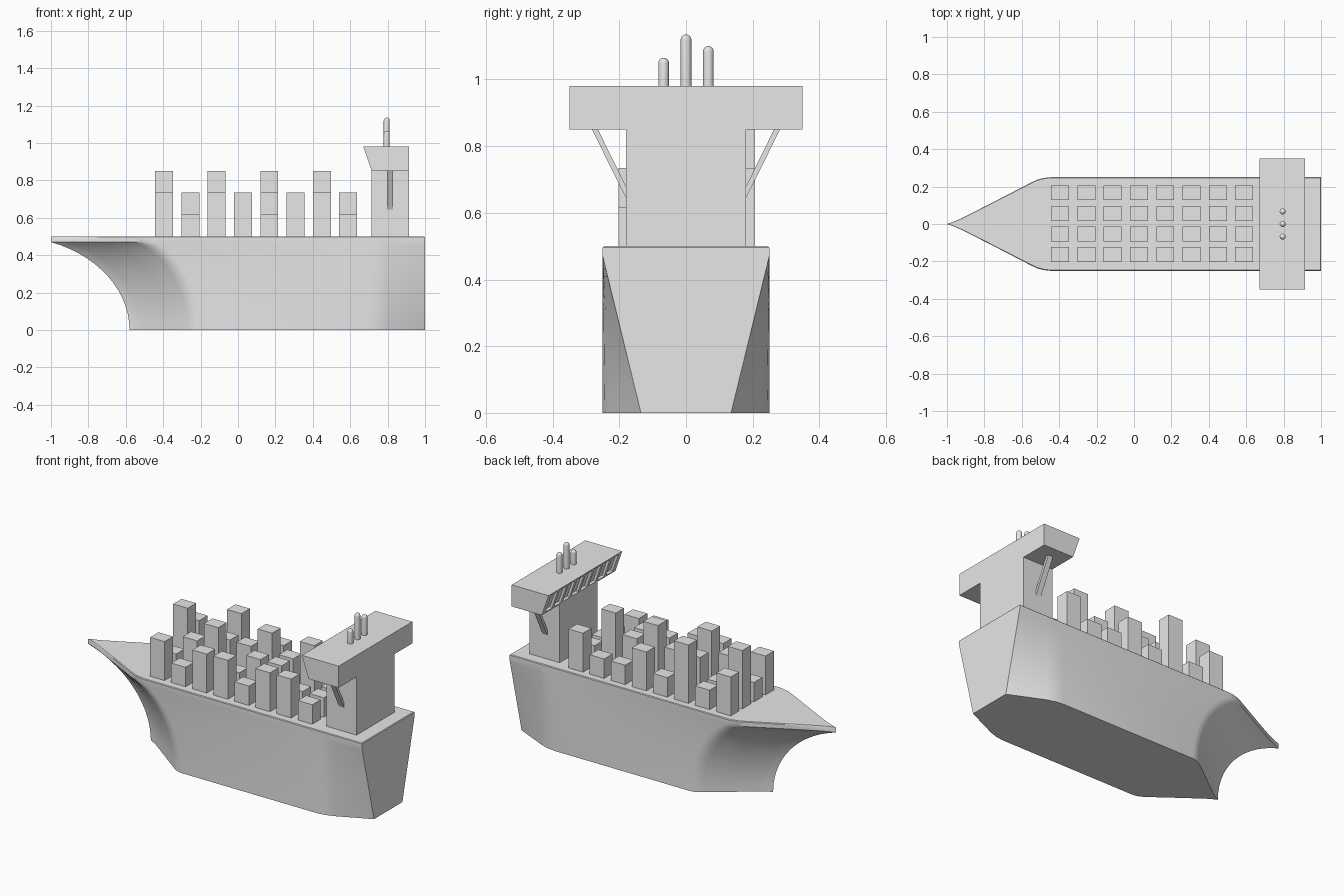
import bpy, bmesh, math

cube = bpy.data.objects.get("Cube")
if cube:
    bpy.data.objects.remove(cube, do_unlink=True)

grey = bpy.data.materials.new("plain_grey")
grey.use_nodes = True
colour = (0.8, 0.8, 0.8, 1)
grey.diffuse_color = colour
grey.node_tree.nodes["Principled BSDF"].inputs["Base Color"].default_value = colour


def finish(bm, name, smooth_angle=None):
    bmesh.ops.recalc_face_normals(bm, faces=bm.faces)
    mesh = bpy.data.meshes.new(name)
    bm.to_mesh(mesh)
    bm.free()
    mesh.materials.append(grey)
    obj = bpy.data.objects.new(name, mesh)
    bpy.context.collection.objects.link(obj)
    if smooth_angle:
        bpy.ops.object.select_all(action='DESELECT')
        obj.select_set(True)
        bpy.context.view_layer.objects.active = obj
        bpy.ops.object.shade_smooth_by_angle(angle=math.radians(smooth_angle))
    return obj


def loft(bm, rings):
    """Skin closed rings of points and cap both ends."""
    loops = [[bm.verts.new(p) for p in ring] for ring in rings]
    n = len(loops[0])
    for a, b in zip(loops, loops[1:]):
        for i in range(n):
            j = (i + 1) % n
            bm.faces.new((a[i], a[j], b[j], b[i]))
    bm.faces.new(loops[0])
    bm.faces.new(loops[-1])
    return loops


def box(name, x0, x1, y0, y1, z0, z1):
    bm = bmesh.new()
    loft(bm, [[(x0, y0, z), (x1, y0, z), (x1, y1, z), (x0, y1, z)] for z in (z0, z1)])
    return finish(bm, name)


# Hull: waterlines lofted from keel to deck, with a flared bow and tapered stern
BEAM, RIM, DECK = 0.25, 0.47, 0.5
ENTRY = [(0, 0), (.07, .055), (.15, .13), (.5, .525), (.82, .89), (.88, .95), (.94, .985), (1, 1)]
STERN = [(0.70, 0), (0.75, .06), (0.80, .2), (1.0, 1)]


def waterline(f, z, inset=0.0):
    stem = -1 + 0.42 * f
    shoulder = -0.45 + 0.25 * f
    taper = 0.115 * (1 - min(z / RIM, 1))
    half = [(stem + (shoulder - stem) * u, BEAM * v) for u, v in ENTRY]
    half += [(x, BEAM - taper * d) for x, d in STERN]
    half = [(x * (1 - inset), y * (1 - 4 * inset)) for x, y in half]
    return [(x, y, z) for x, y in half] + [(x, -y, z) for x, y in reversed(half[1:])]


rings = []
START, STEPS = math.radians(20), 14
for k in range(STEPS + 1):
    a = math.pi / 2 + (START - math.pi / 2) * k / STEPS
    f = (math.sin(a) - math.sin(START)) / (1 - math.sin(START))
    rings.append(waterline(f, RIM * max(math.cos(a), 0) / math.cos(START)))
rings.append(waterline(0, DECK - 0.004))
rings.append(waterline(0, DECK, 0.004))
bm = bmesh.new()
loft(bm, rings)
finish(bm, "hull", 30)

# Cargo: four rows of stacks, one to three containers high
TIER = 0.117
ROWS = ["21221221", "12312211", "31223231", "21312112"]
for r, row in enumerate(ROWS):
    y = -0.163 + 0.11 * r
    for c, count in enumerate(row):
        x = -0.395 + 0.1405 * c
        box(f"container_stack_{r + 1}_{c + 1}", x - 0.048, x + 0.048,
            y - 0.04, y + 0.04, DECK - 0.005, DECK + TIER * int(count))

# Bridge tower
box("bridge_tower", 0.715, 0.915, -0.18, 0.18, DECK - 0.005, 0.851)

# Bridge house with slanted front and a row of recessed windows
PROFILE = [(0.715, 0.85), (0.915, 0.85), (0.915, 0.98), (0.67, 0.98)]
PANES = 8
stations = [-0.35] + [-0.33 + 0.66 * i / PANES for i in range(PANES + 1)] + [0.35]
bm = bmesh.new()
loft(bm, [[(x, y, z) for x, z in PROFILE] for y in stations])
bmesh.ops.recalc_face_normals(bm, faces=bm.faces)
panes = [f for f in bm.faces if f.normal.x < -0.5 and abs(f.calc_center_median().y) < 0.33]
bmesh.ops.inset_individual(bm, faces=panes, thickness=0.014)
bmesh.ops.inset_individual(bm, faces=panes, thickness=0.0005, depth=-0.015)
finish(bm, "bridge_house")

# Diagonal braces under the bridge wings
for side, label in ((1, "left"), (-1, "right")):
    bm = bmesh.new()
    quad = [(0.265, 0.852), (0.283, 0.852), (0.178, 0.64), (0.178, 0.675)]
    loft(bm, [[(x, side * y, z) for y, z in quad] for x in (0.797, 0.83)])
    finish(bm, f"wing_brace_{label}")

# Round-topped funnels
RADIUS = 0.016
for name, y, top in (("right", -0.067, 1.065), ("middle", 0, 1.135), ("left", 0.067, 1.10)):
    steps = [(RADIUS, 0.975)]
    for k in range(6):
        a = math.radians(16 * k)
        steps.append((RADIUS * math.cos(a), top - RADIUS + RADIUS * math.sin(a)))
    bm = bmesh.new()
    loft(bm, [[(0.795 + rad * math.cos(t * math.tau / 20), y + rad * math.sin(t * math.tau / 20), z)
               for t in range(20)] for rad, z in steps])
    finish(bm, f"funnel_{name}", 40)
